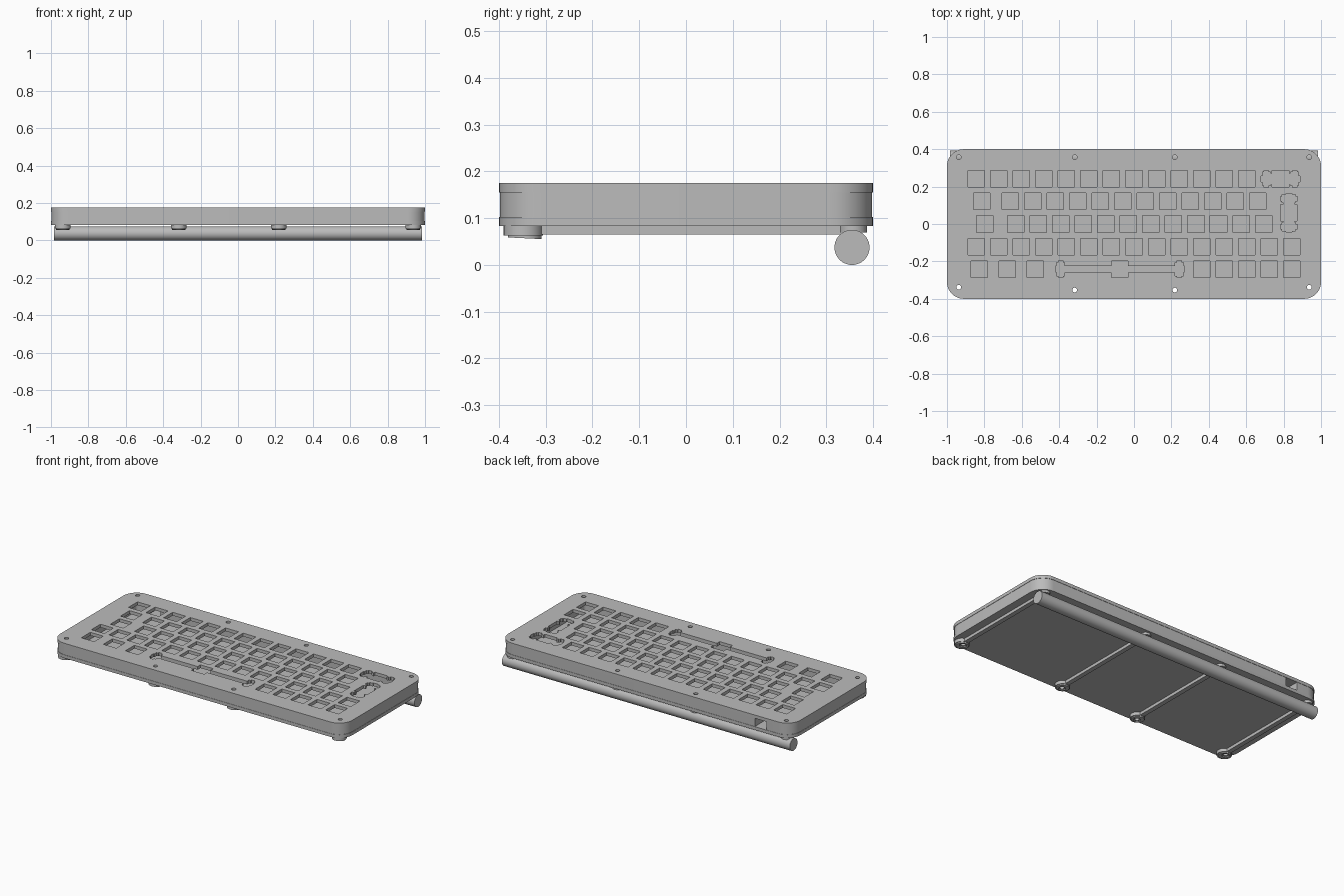
import bpy, bmesh, math

if "Cube" in bpy.data.objects:
    bpy.data.objects.remove(bpy.data.objects["Cube"])

grey = bpy.data.materials.new("plain grey")
grey.use_nodes = True
colour = (0.5, 0.5, 0.5, 1)
grey.diffuse_color = colour
grey.node_tree.nodes["Principled BSDF"].inputs["Base Color"].default_value = colour

U = 0.1205           # key pitch
HOLE = 0.0443        # half width of a switch hole


def finish(obj):
    obj.data.materials.append(grey)
    bpy.ops.object.select_all(action='DESELECT')
    obj.select_set(True)
    bpy.context.view_layer.objects.active = obj
    bpy.ops.object.shade_smooth_by_angle(angle=math.radians(35))
    return obj


def slab(name, outlines, z0, z1):
    """Flat part filled between nested outlines, from z0 up to z1."""
    curve = bpy.data.curves.new(name, 'CURVE')
    curve.dimensions, curve.fill_mode = '2D', 'BOTH'
    curve.extrude = (z1 - z0) / 2
    for pts in outlines:
        spline = curve.splines.new('POLY')
        spline.points.add(len(pts) - 1)
        for p, (x, y) in zip(spline.points, pts):
            p.co = (x, y, 0, 1)
        spline.use_cyclic_u = True
    temp = bpy.data.objects.new(name + "_outline", curve)
    bpy.context.collection.objects.link(temp)
    bpy.context.view_layer.update()
    mesh = bpy.data.meshes.new_from_object(
        temp.evaluated_get(bpy.context.evaluated_depsgraph_get()))
    bpy.data.objects.remove(temp)
    bm = bmesh.new()
    bm.from_mesh(mesh)
    bmesh.ops.remove_doubles(bm, verts=bm.verts, dist=1e-5)
    bmesh.ops.translate(bm, verts=bm.verts, vec=(0, 0, (z0 + z1) / 2))
    bmesh.ops.recalc_face_normals(bm, faces=bm.faces)
    bm.to_mesh(mesh)
    bm.free()
    mesh.materials.clear()
    obj = bpy.data.objects.new(name, mesh)
    bpy.context.collection.objects.link(obj)
    return finish(obj)


def circle(x, y, r, n=24):
    return [(x + r * math.cos(math.tau * i / n), y + r * math.sin(math.tau * i / n))
            for i in range(n)]


def rounded(hx, hy, r, n=10):
    """Rounded rectangle, anticlockwise from the back corner at -x."""
    pts = []
    for k, (sx, sy) in enumerate([(-1, 1), (-1, -1), (1, -1), (1, 1)]):
        for i in range(n + 1):
            a = math.pi / 2 * (1 + k + i / n)
            pts.append((sx * (hx - r) + r * math.cos(a), sy * (hy - r) + r * math.sin(a)))
    return pts


def box(x, y, h=HOLE):
    return [(x - h, y - h), (x + h, y - h), (x + h, y + h), (x - h, y + h)]


def stabiliser(cx, cy, reach, slot, vertical=False):
    """Wide key opening: a switch hole joined to two stepped side pockets."""
    steps = [(HOLE, HOLE), (reach - 0.022, slot), (reach - 0.012, 0.036),
             (reach + 0.012, 0.045), (reach + 0.022, 0.036), (reach + 0.028, 0.016)]
    upper, prev = [], None
    for x, h in steps:
        if prev is not None:
            upper.append((prev[0], h))
        upper.append((x, h))
        prev = (x, h)
    right = [(x, -h) for x, h in upper] + [(x, h) for x, h in reversed(upper)]
    pts = right + [(-x, -y) for x, y in right]
    return [(cx - y, cy + x) if vertical else (cx + x, cy + y) for x, y in pts]


# Switch openings: row number, first key centre and key count, in key units
openings = []
for row, first, count in [(2, -7, 13), (1, -6.75, 1), (1, -5.5, 12), (0, -6.625, 1),
                          (0, -5.25, 12), (-1, -7, 15), (-2, 3, 5)]:
    openings += [box((first + i) * U, row * U) for i in range(count)]
openings += [box(x * U, -2 * U) for x in (-6.875, -5.625, -4.375)]
openings.append(stabiliser(6.5 * U, 2 * U, 0.0755, 0.030))
openings.append(stabiliser(6.875 * U, 0.5 * U, 0.0755, 0.030, vertical=True))
openings.append(stabiliser(-0.625 * U, -2 * U, 0.317, 0.017))

# Screw holes
columns = [-0.937, -0.317, 0.218, 0.937]
front_y = [-0.338, -0.353, -0.353, -0.338]
back_y = 0.357
screws = [circle(x, y, 0.0125) for x, y in zip(columns, front_y)]
screws += [circle(x, back_y, 0.0125) for x in columns]

# Case: bottom plate, hollow frame with a cable port in the back, switch plate
slab("bottom_plate", [rounded(1, 0.4, 0.09)] + screws, 0.083, 0.103)
port_a, port_b = -0.83, -0.75
outer, inner = rounded(0.998, 0.398, 0.09), rounded(0.91, 0.312, 0.02, 4)
frame = ([(port_a, 0.398)] + outer + [(port_b, 0.398), (port_b, 0.312)]
         + inner[::-1] + [(port_a, 0.312)])
slab("case_frame", [frame] + screws, 0.103, 0.155)
slab("switch_plate", [rounded(1, 0.4, 0.09)] + screws + openings, 0.155, 0.175)

# Underside: ribs, front feet and rear mounts
for i, (x, y) in enumerate(zip(columns, front_y), 1):
    w = 0.014
    slab(f"rib_{i}", [[(x - w, -0.31), (x + w, -0.31), (x + w, 0.33), (x - w, 0.33)]],
         0.065, 0.083)
    slab(f"rear_mount_{i}", [circle(x, back_y, 0.03), circle(x, back_y, 0.0125)],
         0.069, 0.083)
    slab(f"foot_{i}", [circle(x, -0.348, 0.042, 32), circle(x, y, 0.0125)], 0.063, 0.083)
    pad = slab(f"foot_pad_{i}", [circle(x, -0.345, 0.036, 32), circle(x, y, 0.02)],
               0.057, 0.063)
    for v in pad.data.vertices:      # sloping underside
        if v.co.z < 0.06:
            v.co.z -= 0.05 * (v.co.y + 0.345)

# Rear support bar
bpy.ops.mesh.primitive_cylinder_add(vertices=64, radius=0.0375, depth=1.97,
                                    location=(0, 0.355, 0.0395),
                                    rotation=(0, math.pi / 2, 0))
bar = bpy.context.object
bar.name = "rear_bar"
bar.location.z = 0.0375
finish(bar)
